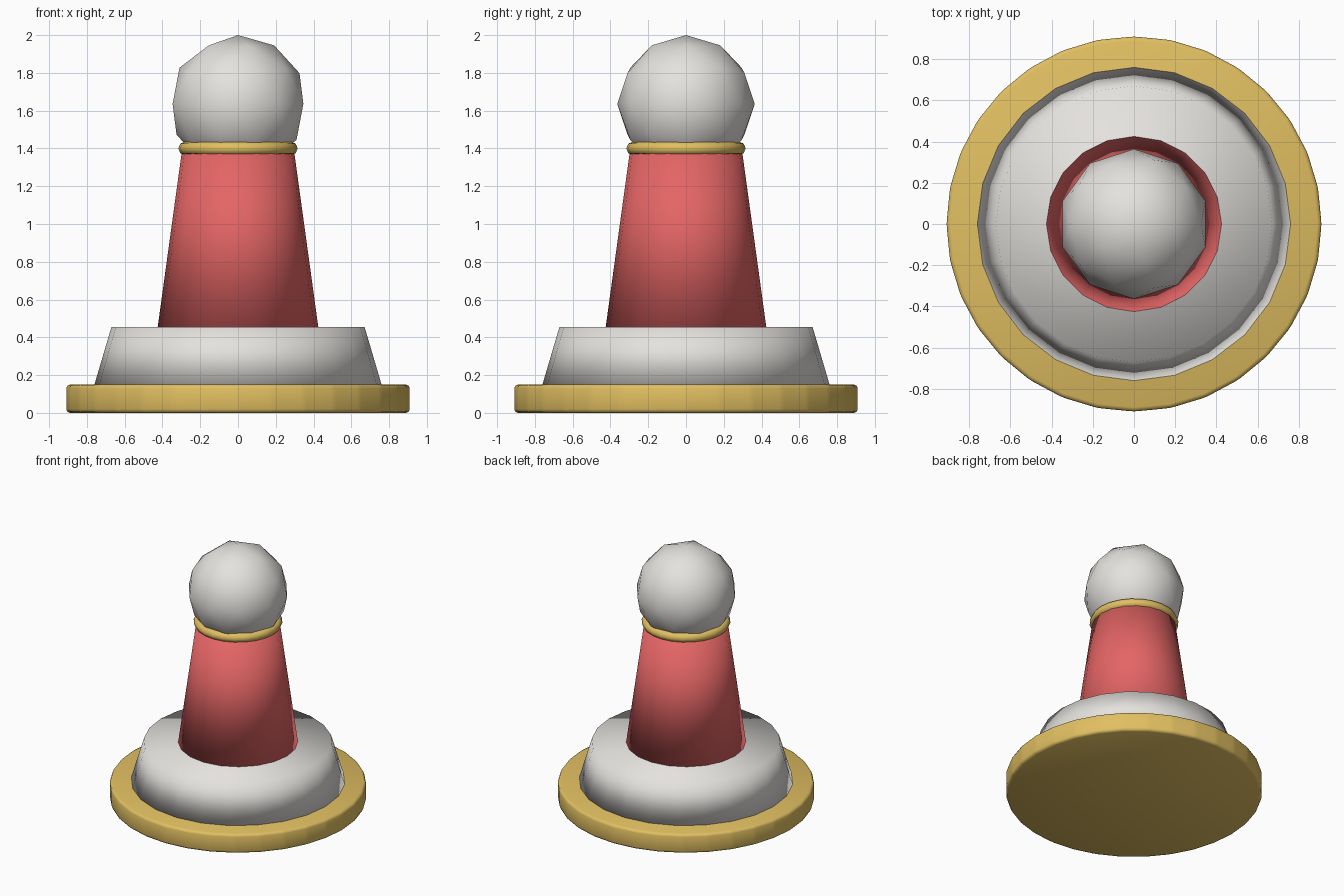
import bpy

cube = bpy.data.objects.get("Cube")
if cube:
    bpy.data.objects.remove(cube, do_unlink=True)


def make_material(name, colour):
    mat = bpy.data.materials.new(name)
    mat.use_nodes = True
    mat.diffuse_color = (*colour, 1)
    mat.node_tree.nodes["Principled BSDF"].inputs["Base Color"].default_value = (*colour, 1)
    return mat


ivory = make_material("ivory", (0.78, 0.76, 0.73))
gold = make_material("gold", (0.75, 0.52, 0.12))
red = make_material("red", (0.78, 0.13, 0.13))


def finish(name, mat):
    """Name, colour and smooth the part just added."""
    part = bpy.context.object
    part.name = part.data.name = name
    part.data.materials.append(mat)
    bpy.ops.object.shade_smooth()
    return part


def tapered_part(name, mat, sides, r_low, r_high, z_low, z_high):
    bpy.ops.mesh.primitive_cone_add(
        vertices=sides, radius1=r_low, radius2=r_high,
        depth=z_high - z_low, location=(0, 0, (z_low + z_high) / 2))
    return finish(name, mat)


# Round base plate with softened edges
base = tapered_part("base_plate", gold, 32, 0.91, 0.91, 0, 0.15)
bevel = base.modifiers.new("soft_edges", "BEVEL")
bevel.width = 0.02
bevel.segments = 2
bevel.limit_method = "NONE"

# Stepped foot and tapered body
tapered_part("foot", ivory, 24, 0.76, 0.67, 0.15, 0.455)
tapered_part("body", red, 20, 0.425, 0.295, 0.455, 1.4)

# Collar ring
bpy.ops.mesh.primitive_torus_add(
    major_radius=0.28, minor_radius=0.036, major_segments=24,
    minor_segments=8, location=(0, 0, 1.4))
finish("collar", gold)

# Faceted ball head
bpy.ops.mesh.primitive_ico_sphere_add(
    subdivisions=2, radius=0.364, location=(0, 0, 1.636))
finish("head", ivory)
